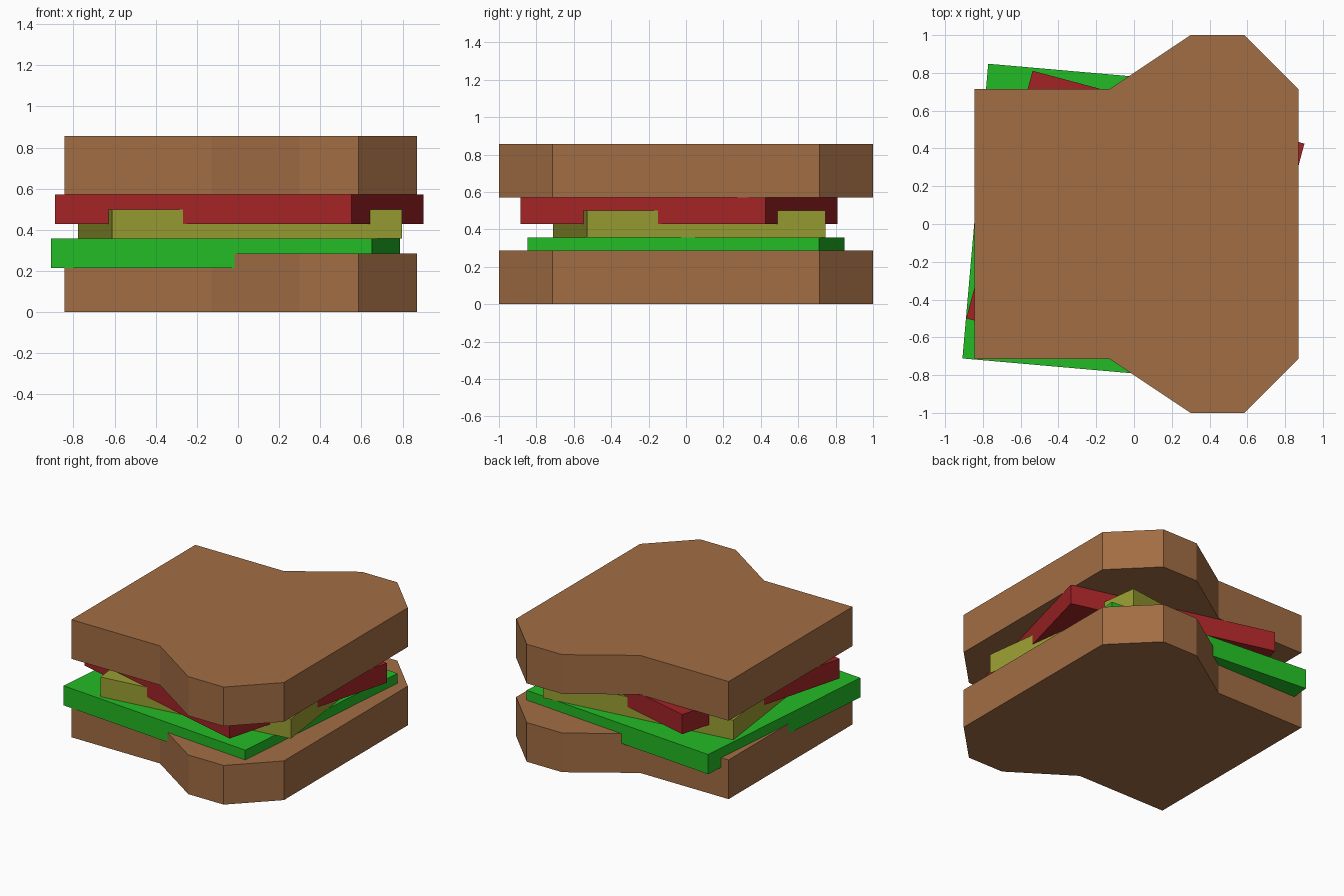
import bpy
import bmesh
import math

if "Cube" in bpy.data.objects:
    bpy.data.objects.remove(bpy.data.objects["Cube"])

U = 1 / 7  # layer thickness


def material(name, rgb):
    """Flat colour from sRGB 0-255 values."""
    m = bpy.data.materials.new(name)
    lin = [((c / 255 + 0.055) / 1.055) ** 2.4 for c in rgb]
    m.diffuse_color = (*lin, 1)
    m.use_nodes = True
    m.node_tree.nodes["Principled BSDF"].inputs["Base Color"].default_value = m.diffuse_color
    return m


def slab(name, outline, z0, z1, mat):
    """Extrude a counter-clockwise outline from z0 to z1."""
    bm = bmesh.new()
    base = bm.faces.new([bm.verts.new((x, y, z0)) for x, y in outline])
    top = bmesh.ops.extrude_face_region(bm, geom=[base], use_keep_orig=True)
    for v in top["geom"]:
        if isinstance(v, bmesh.types.BMVert):
            v.co.z = z1
    bmesh.ops.recalc_face_normals(bm, faces=bm.faces)
    mesh = bpy.data.meshes.new(name)
    bm.to_mesh(mesh)
    bm.free()
    mesh.materials.append(mat)
    obj = bpy.data.objects.new(name, mesh)
    bpy.context.collection.objects.link(obj)
    return obj


def turned_rect(cx, cy, w, d, degrees):
    """Corners of a rotated rectangle."""
    c, s = math.cos(math.radians(degrees)), math.sin(math.radians(degrees))
    return [(cx + c * x * w / 2 - s * y * d / 2, cy + s * x * w / 2 + c * y * d / 2)
            for x, y in ((-1, -1), (1, -1), (1, 1), (-1, 1))]


bread = material("bread brown", (162, 109, 68))
green = material("lettuce green", (35, 187, 37))
yellow = material("cheese olive yellow", (153, 157, 49))
red = material("tomato red", (163, 36, 38))

# Bread slices: half outline mirrored across y
half = [(-0.844, -0.714), (-0.13, -0.714), (0.299, -1), (0.585, -1), (0.87, -0.714)]
loaf = half + [(x, -y) for x, y in reversed(half)]
slab("bottom_bread", loaf, 0, 2 * U, bread)
slab("top_bread", loaf, 4 * U, 6 * U, bread)

# Fillings, each turned a little
slab("lettuce", turned_rect(-0.06, 0, 1.566, 1.566, -5), 1.5 * U, 2.5 * U, green)
slab("cheese", turned_rect(0.01, 0.018, 1.42, 1.286, 7.4), 2.5 * U, 3.5 * U, yellow)
slab("tomato", turned_rect(0.007, -0.037, 1.49, 1.357, -15), 3 * U, 4 * U, red)
